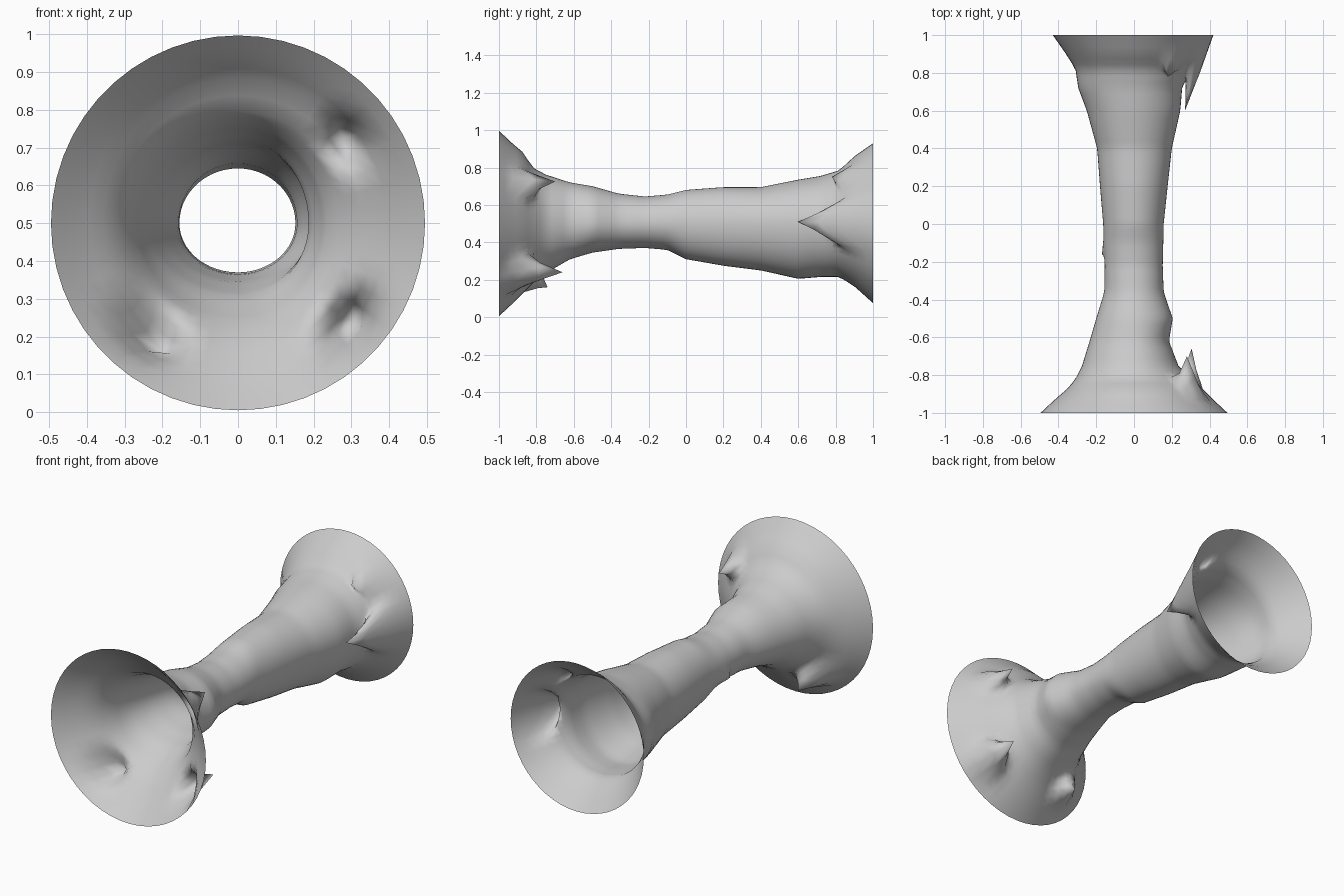
import bpy, bmesh, math
from mathutils import Vector

if "Cube" in bpy.data.objects:
    bpy.data.objects.remove(bpy.data.objects["Cube"])

SIDES, RINGS = 52, 64

# Half-widths about the axis (x=0, z=0.5): y, left, right, below, above
PROFILE = [
    (-1.00, .495, .495, .495, .497),
    (-0.93, .42, .42, .43, .43),
    (-0.87, .35, .36, .37, .38),
    (-0.82, .31, .30, .32, .30),
    (-0.75, .275, .235, .265, .262),
    (-0.62, .235, .185, .19, .22),
    (-0.50, .20, .205, .155, .20),
    (-0.36, .157, .157, .135, .16),
    (-0.22, .155, .152, .13, .145),
    (-0.10, .16, .155, .14, .155),
    (0.00, .163, .157, .19, .18),
    (0.20, .18, .178, .225, .195),
    (0.40, .195, .20, .25, .195),
    (0.60, .25, .245, .295, .235),
    (0.72, .295, .255, .285, .255),
    (0.82, .31, .30, .285, .285),
    (0.90, .36, .36, .335, .36),
    (1.00, .43, .42, .425, .43),
]

# Pulled points on the flares: where on the skin, tip, reach
SPIKES = [
    ((.30, -.88, .24), (.305, -.66, .24), .12),
    ((.29, -.86, .73), (.28, -.70, .725), .10),
    ((-.23, -.85, .21), (-.20, -.74, .16), .13),
    ((.36, .89, .50), (.27, .60, .51), .17),
    ((.22, .86, .76), (.18, .78, .75), .10),
    ((-.155, -.12, .47), (-.17, -.16, .45), .06),
]


def widths(y):
    for a, b in zip(PROFILE, PROFILE[1:]):
        if y <= b[0] + 1e-6:
            t = (y - a[0]) / (b[0] - a[0])
            return [p + (q - p) * t for p, q in zip(a[1:], b[1:])]


# Flared open tube lofted along y
bm = bmesh.new()
rings = []
for i in range(RINGS + 1):
    y = -1 + 2 * i / RINGS
    left, right, below, above = widths(y)
    ring = []
    for k in range(SIDES):
        a = 2 * math.pi * k / SIDES
        c, s = math.cos(a), math.sin(a)
        ring.append(bm.verts.new((c * (right if c > 0 else left), y,
                                  .5 + s * (above if s > 0 else below))))
    rings.append(ring)
for r0, r1 in zip(rings, rings[1:]):
    for k in range(SIDES):
        n = (k + 1) % SIDES
        bm.faces.new((r0[k], r0[n], r1[n], r1[k]))

# Pull the spikes out of the skin
for base, tip, reach in SPIKES:
    base, tip = Vector(base), Vector(tip)
    peak = min(bm.verts, key=lambda v: (v.co - base).length)
    start = peak.co.copy()
    for v in bm.verts:
        d = (v.co - start).length / reach
        if d < 1 and abs(v.co.y) < .999:
            v.co += (tip - start) * (1 - d) ** 1.2

bmesh.ops.recalc_face_normals(bm, faces=bm.faces)
mesh = bpy.data.meshes.new("flared_tube")
bm.to_mesh(mesh)
bm.free()
tube = bpy.data.objects.new("flared_tube", mesh)
bpy.context.collection.objects.link(tube)
mesh.shade_smooth()
